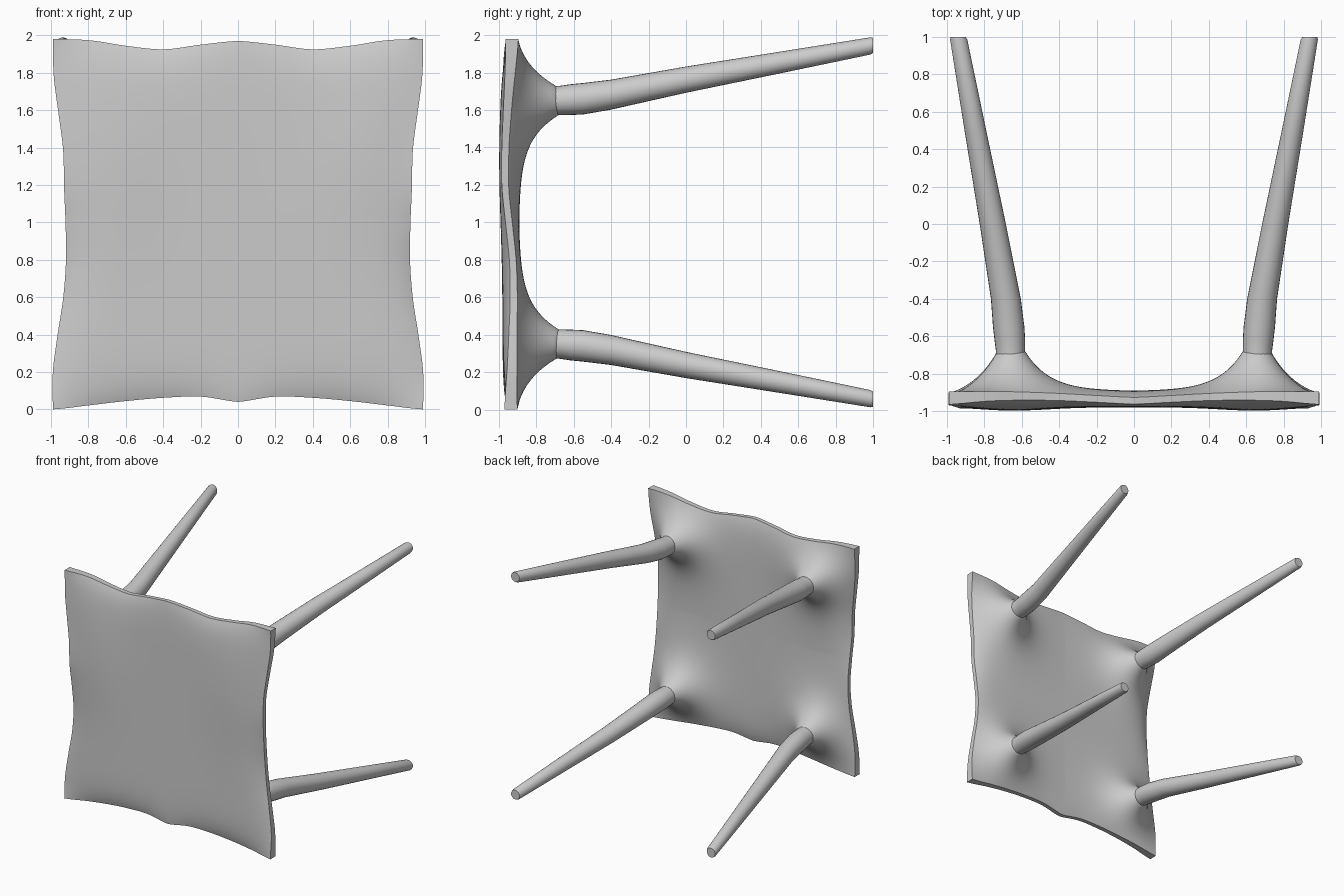
import bpy, bmesh, math

if "Cube" in bpy.data.objects:
    bpy.data.objects.remove(bpy.data.objects["Cube"])

N = 120                      # seat grid resolution
LEG_X, LEG_Z = 0.66, 0.65    # leg root offsets from the seat centre


def curve(vals, t):
    """Catmull-Rom through evenly spaced values, t in 0..1."""
    n = len(vals) - 1
    i = min(int(t * n), n - 1)
    f = t * n - i
    p1, p2 = vals[i], vals[i + 1]
    p0 = vals[i - 1] if i > 0 else p1
    p3 = vals[i + 2] if i + 2 <= n else p2
    return p1 + 0.5 * f * (p2 - p0 + f * (2 * p0 - 5 * p1 + 4 * p2 - p3
                                          + f * (3 * (p1 - p2) + p3 - p0)))


# Wavy outline and the depth of its rim
SIDE_X = [.99, .99, .965, .935, .92, .922, .93, .935, .96, .985, .99]
TOP_Z = [1.97, 1.95, 1.925, 1.943, 1.973, 1.98]
BOTTOM_Z = [.04, .068, .062, .045, .022, .0]
SIDE_Y = [-.94, -.93, -.925, -.92, -.925, -.945, -.965, -.965, -.955, -.942, -.93]
TOP_Y = [-.945, -.935, -.925, -.92, -.92, -.93]


def seat_point(u, v, back):
    a, s = abs(u), (v + 1) / 2
    x = u * curve(SIDE_X, s)
    zb, zt = curve(BOTTOM_Z, a), curve(TOP_Z, a)
    z = zb + (zt - zb) * s
    # blend from the body surface to the thin rim
    wu, wv = a ** 10, abs(v) ** 10
    w = 1 - (1 - wu) * (1 - wv)
    rim = (wu * curve(SIDE_Y, s) + wv * curve(TOP_Y, a)) / (wu + wv + 1e-9)
    half = 0.018 + 0.017 * (a * abs(v)) ** 3
    if back:
        # flared mounds where the legs grow out
        r = max(math.hypot(abs(x) - LEG_X, abs(z - 1) - LEG_Z), 0.07)
        body = -0.893 + 0.20 * math.exp(-(r - 0.09) / 0.13)
        return x, body + (rim + half - body) * w, z
    body = -0.98 - 0.018 * math.exp(-((a - .7) / .3) ** 2 - ((v - .35) / .5) ** 2)
    return x, body + (rim - half - body) * w, z


def finish(bm, name, angle):
    bmesh.ops.recalc_face_normals(bm, faces=bm.faces)
    me = bpy.data.meshes.new(name)
    bm.to_mesh(me)
    bm.free()
    ob = bpy.data.objects.new(name, me)
    bpy.context.collection.objects.link(ob)
    bpy.ops.object.select_all(action='DESELECT')
    ob.select_set(True)
    bpy.context.view_layer.objects.active = ob
    bpy.ops.object.shade_smooth_by_angle(angle=math.radians(angle))
    return ob


# Seat: front and back sheets joined by a rim
bm = bmesh.new()
sheets = []
for back in (False, True):
    g = [[bm.verts.new(seat_point(2 * i / N - 1, 2 * j / N - 1, back))
          for j in range(N + 1)] for i in range(N + 1)]
    for i in range(N):
        for j in range(N):
            bm.faces.new((g[i][j], g[i + 1][j], g[i + 1][j + 1], g[i][j + 1]))
    sheets.append(g)
loop = ([(i, 0) for i in range(N)] + [(N, j) for j in range(N)]
        + [(i, N) for i in range(N, 0, -1)] + [(0, j) for j in range(N, 0, -1)])
f, b = sheets
for (i, j), (k, l) in zip(loop, loop[1:] + loop[:1]):
    bm.faces.new((f[i][j], f[k][l], b[k][l], b[i][j]))
seat = finish(bm, "seat", 50)

# Legs: tapered, splayed tubes as (depth, x, z offset, radius)
SECTIONS = [(-.90, .66, .65, .08), (-.74, .66, .65, .08), (-.68, .66, .65, .078),
            (-.62, .664, .655, .082), (-.55, .67, .66, .084), (-.4, .685, .682, .08),
            (0, .755, .762, .070), (.5, .848, .853, .058), (.985, .937, .942, .046),
            (1.0, .94, .945, .040)]
SIDES = 24


def leg(name, sx, sz):
    bm = bmesh.new()
    rings = []
    for y, x, z, r in SECTIONS:
        rings.append([bm.verts.new((sx * x + r * math.cos(t), y, 1 + sz * z + r * math.sin(t)))
                      for t in (2 * math.pi * k / SIDES for k in range(SIDES))])
    for p, q in zip(rings, rings[1:]):
        for k in range(SIDES):
            m = (k + 1) % SIDES
            bm.faces.new((p[k], p[m], q[m], q[k]))
    bm.faces.new(rings[0])
    bm.faces.new(rings[-1])
    finish(bm, name, 35)


for vert, sz in (("upper", 1), ("lower", -1)):
    for side, sx in (("left", -1), ("right", 1)):
        leg(f"{vert}_{side}_leg", sx, sz)
